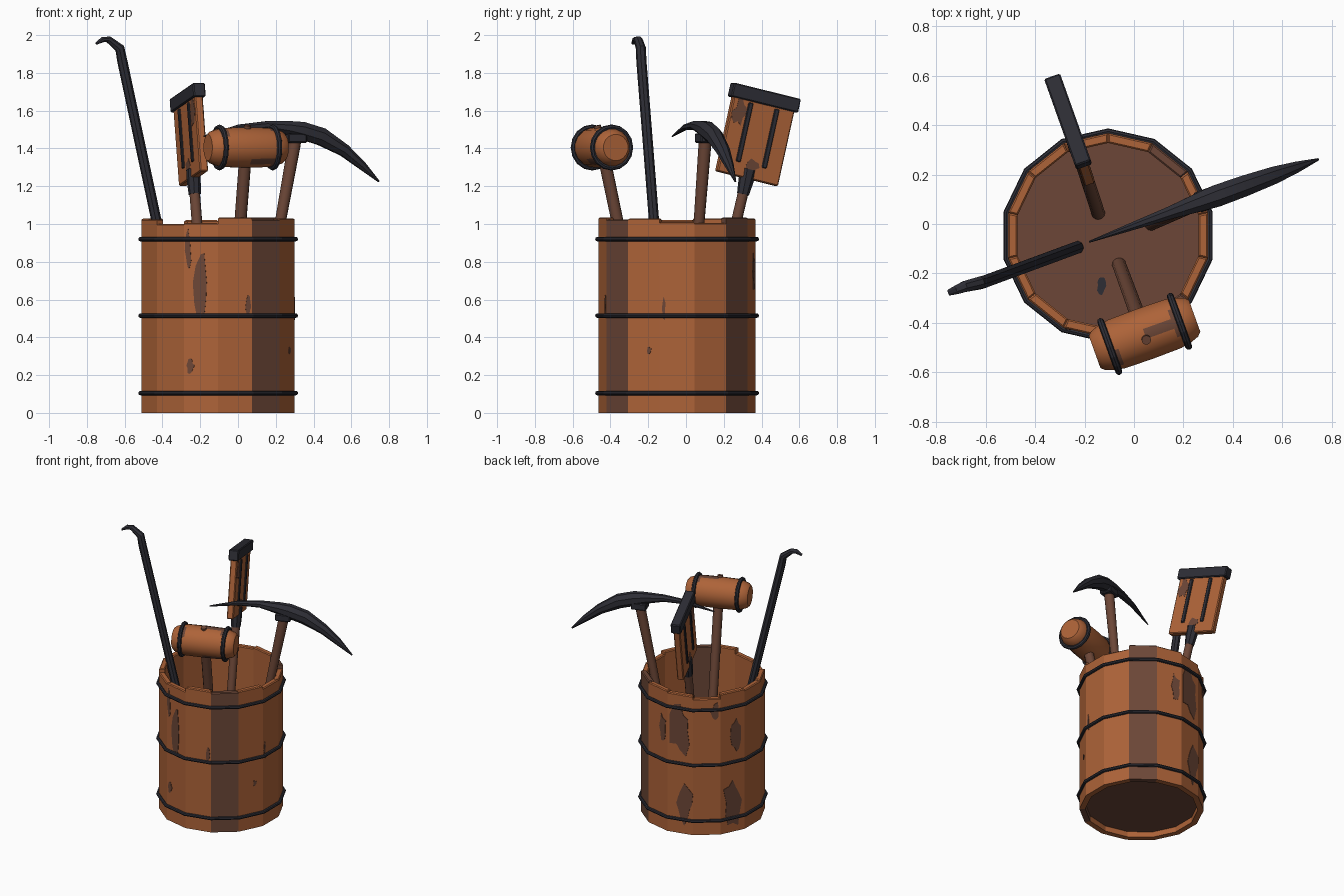
import bpy, bmesh, math, random
from mathutils import Vector, Matrix

cube = bpy.data.objects.get("Cube")
if cube:
    bpy.data.objects.remove(cube)
random.seed(4)


def material(name, rgb):
    m = bpy.data.materials.new(name)
    m.use_nodes = True
    m.diffuse_color = (*rgb, 1)
    m.node_tree.nodes["Principled BSDF"].inputs["Base Color"].default_value = (*rgb, 1)
    return m


ORANGE = material("orange wood", (0.42, 0.125, 0.04))
DARK = material("dark wood", (0.15, 0.062, 0.038))
IRON = material("dark iron", (0.027, 0.027, 0.036))


def finish(name, bm, *mats, smooth=None):
    bmesh.ops.recalc_face_normals(bm, faces=bm.faces)
    mesh = bpy.data.meshes.new(name)
    bm.to_mesh(mesh)
    bm.free()
    ob = bpy.data.objects.new(name, mesh)
    bpy.context.collection.objects.link(ob)
    for m in mats:
        mesh.materials.append(m)
    if smooth:
        bpy.ops.object.select_all(action="DESELECT")
        ob.select_set(True)
        bpy.context.view_layer.objects.active = ob
        bpy.ops.object.shade_smooth_by_angle(angle=math.radians(smooth))
    return ob


def sweep(name, pts, sizes, side, mats, sides=12, smooth=40, rule=None):
    """Loft elliptical rings (half width along side, half height) along a path."""
    bm, rings = bmesh.new(), []
    pts = [Vector(p) for p in pts]
    for i, p in enumerate(pts):
        t = (pts[min(i + 1, len(pts) - 1)] - pts[max(i - 1, 0)]).normalized()
        s = Vector(side)
        s = (s - t * s.dot(t)).normalized()
        n = t.cross(s)
        w, h = sizes[i]
        angles = [math.tau * (j + 0.5) / sides for j in range(sides)]
        rings.append([bm.verts.new(p + s * w * math.cos(a) + n * h * math.sin(a)) for a in angles])
    for i in range(len(rings) - 1):
        for j in range(sides):
            k = (j + 1) % sides
            f = bm.faces.new((rings[i][j], rings[i][k], rings[i + 1][k], rings[i + 1][j]))
            if rule:
                f.material_index = rule(i, j)
    bm.faces.new(rings[0])
    bm.faces.new(rings[-1])
    return finish(name, bm, *mats, smooth=smooth)


def block(name, frame, centre, size, mat, bevel=0.006):
    """Bevelled box placed in a local frame."""
    bm = bmesh.new()
    bmesh.ops.create_cube(bm, size=1, matrix=frame @ Matrix.Translation(centre) @ Matrix.Diagonal((*size, 1)))
    bmesh.ops.bevel(bm, geom=bm.edges[:], offset=bevel, segments=1, affect="EDGES")
    return finish(name, bm, mat)


def blotch(name, frame, centre, w, h, mat):
    """Ragged flat stain in the local xz plane."""
    bm = bmesh.new()
    verts = []
    for j in range(12):
        a, r = math.tau * j / 12, random.uniform(0.32, 0.58)
        verts.append(bm.verts.new(frame @ (Vector(centre) + Vector((w * r * math.cos(a), 0, h * r * math.sin(a))))))
    f = bm.faces.new(verts)
    back = bmesh.ops.extrude_face_region(bm, geom=[f])["geom"]
    shift = (frame.to_3x3() @ Vector((0, 1, 0))) * 0.004
    bmesh.ops.translate(bm, vec=shift, verts=[v for v in back if isinstance(v, bmesh.types.BMVert)])
    return finish(name, bm, mat)


def ring(name, centre, major, minor, segments, rot):
    bpy.ops.mesh.primitive_torus_add(location=centre, rotation=rot, major_radius=major,
                                     minor_radius=minor, major_segments=segments, minor_segments=8)
    ob = bpy.context.object
    ob.name = name
    ob.data.materials.append(IRON)
    return ob


# Barrel of flat staves with uneven tops
N, R, WALL = 14, 0.415, 0.04
STEP = math.tau / N
AXIS = Vector((-0.105, -0.047, 0))
tops = [1.035, 1.025, 1.03, 1.01, 1.005, 1.035, 1.03, 1.02, 1.0, 1.03, 1.02, 1.025, 1.0, 1.005]


def polar(r, a, z=0):
    return AXIS + Vector((r * math.cos(a), r * math.sin(a), z))


for k, top in enumerate(tops):
    a0 = -math.pi / 2 + k * STEP
    a1 = a0 + STEP
    bm = bmesh.new()
    low, high = [[bm.verts.new(polar(r, a, z)) for r, a in
                  ((R, a0), (R, a1), (R - WALL, a1), (R - WALL, a0))] for z in (0, top)]
    bm.faces.new(low)
    bm.faces.new(high)
    for j in range(4):
        i = (j + 1) % 4
        bm.faces.new((low[j], low[i], high[i], high[j]))
    bmesh.ops.bevel(bm, geom=[e for e in bm.edges if all(v in high for v in e.verts)],
                    offset=0.006, segments=1, affect="EDGES")
    finish(f"stave_{k + 1}", bm, DARK if k in (1, 5) else ORANGE)

# Stains on staves: stave, offset, height, width, tall
stains = [(13, 0.0, 0.69, 0.08, 0.42), (13, -0.07, 0.86, 0.035, 0.2), (13, -0.06, 0.25, 0.045, 0.08),
          (0, 0.07, 0.56, 0.03, 0.12), (3, -0.07, 0.55, 0.02, 0.14), (2, 0.03, 0.33, 0.03, 0.04),
          (7, 0.0, 0.76, 0.15, 0.38), (7, 0.03, 0.22, 0.13, 0.28), (8, 0.06, 0.9, 0.06, 0.16),
          (9, 0.0, 0.22, 0.14, 0.36), (9, 0.03, 0.7, 0.09, 0.3), (6, 0.05, 0.75, 0.06, 0.2)]
for i, (k, u, z, w, h) in enumerate(stains):
    mid = -math.pi / 2 + (k + 0.5) * STEP
    frame = Matrix.Translation(polar(R * math.cos(STEP / 2), mid)) @ Matrix.Rotation(mid + math.pi / 2, 4, "Z")
    blotch(f"stave_stain_{i + 1}", frame, (u, -0.003, z), w, h, DARK)

bm = bmesh.new()
bmesh.ops.create_cone(bm, cap_ends=True, segments=N, radius1=R - 0.03, radius2=R - 0.03, depth=0.03,
                      matrix=Matrix.Translation(AXIS + Vector((0, 0, 0.055))) @ Matrix.Rotation(-math.pi / 2, 4, "Z"))
finish("barrel_floor", bm, DARK)
blotch("floor_stain", Matrix.Rotation(math.pi / 2, 4, "X"), (-0.13, 0.072, 0.25), 0.04, 0.07, IRON)
for i, z in enumerate((0.105, 0.515, 0.92)):
    ring(f"hoop_{i + 1}", AXIS + Vector((0, 0, z)), R + 0.007, 0.012, N, (0, 0, -math.pi / 2))

# Crowbar
sweep("crowbar", [(-0.23, -0.095, 0.075), (-0.612, -0.236, 1.86), (-0.626, -0.239, 1.93),
                  (-0.685, -0.253, 1.977), (-0.715, -0.265, 1.977), (-0.75, -0.278, 1.955)],
      [(0.027, 0.027), (0.027, 0.027), (0.027, 0.026), (0.024, 0.018), (0.02, 0.015), (0.013, 0.006)],
      (-0.33, 0.94, 0), [IRON], sides=8, smooth=30)

# Pickaxe
across = Vector((-0.339, 0.941, 0))
along = Vector((0.941, 0.339, 0))
sweep("pick_handle", [(0.07, 0.0, 0.07), (0.226, 0.07, 1.02), (0.298, 0.1, 1.42), (0.305, 0.104, 1.5)],
      [(0.027, 0.027), (0.029, 0.029), (0.034, 0.034), (0.034, 0.034)], across, [DARK])
stations = [(-0.52, 1.465, 0.004, 0.004), (-0.32, 1.512, 0.018, 0.016), (-0.17, 1.522, 0.028, 0.024),
            (-0.04, 1.508, 0.042, 0.04), (0.03, 1.495, 0.048, 0.05), (0.14, 1.463, 0.046, 0.05),
            (0.27, 1.39, 0.038, 0.035), (0.37, 1.31, 0.024, 0.024), (0.465, 1.225, 0.005, 0.005)]
hub = Vector((0.308, 0.104, 0))
sweep("pick_head", [hub + along * d + Vector((0, 0, z)) for d, z, w, h in stations],
      [(w, h) for d, z, w, h in stations], across, [IRON], sides=8, smooth=30)
pick_frame = Matrix.Translation((0.303, 0.103, 1.455)) @ Matrix.Rotation(math.radians(20), 4, "Z")
block("pick_socket", pick_frame, (0, 0, 0), (0.105, 0.085, 0.05), IRON)

# Mallet
core = Vector((0.043, -0.445, 1.405))
profile = [(-0.215, 0.07), (-0.2, 0.085), (-0.165, 0.098), (-0.12, 0.106), (0, 0.108),
           (0.12, 0.106), (0.165, 0.098), (0.2, 0.085), (0.215, 0.07)]
sweep("mallet_head", [core + along * d for d, r in profile], [(r, r) for d, r in profile], across,
      [ORANGE, DARK], sides=16, smooth=35,
      rule=lambda i, j: int((i == 5 and j in (2, 3, 4, 9, 10)) or (i == 4 and j in (3, 9)) or (i == 2 and j in (4, 5, 12))))
for label, d in (("right", -0.15), ("left", 0.15)):
    ring(f"mallet_band_{label}", core + along * d, 0.108, 0.014, 16, (0, math.pi / 2, math.radians(20)))
sweep("mallet_handle", [(-0.06, -0.165, 0.07), core], [(0.029, 0.029), (0.033, 0.033)], along, [DARK])
sweep("mallet_peg", [core, core + Vector((0.007, -0.025, 0.117))], [(0.019, 0.019)] * 2, along, [DARK])

# Spade standing blade up
wide = Vector((-0.13, 0.365, -0.09)).normalized()
up = Vector((-0.035, 0.105, 0.46))
up = (up - wide * up.dot(wide)).normalized()
face = up.cross(wide)
base = Vector((-0.235, 0.32, 1.24))
spade = Matrix.Translation(base) @ Matrix((wide, face, up)).transposed().to_4x4()
block("spade_blade", spade, (0, 0, 0.215), (0.35, 0.046, 0.43), ORANGE)
block("spade_edge", spade, (0, 0, 0.44), (0.385, 0.068, 0.075), IRON)
for i, x in enumerate((-0.075, 0.075)):
    block(f"spade_strip_{i + 1}", spade, (x, 0, 0.235), (0.026, 0.064, 0.32), IRON, 0.004)
for i, y in enumerate((-0.0245, 0.0205)):
    blotch(f"spade_stain_{i + 1}", spade, (-0.125, y, 0.33), 0.075, 0.14, DARK)
    blotch(f"spade_low_stain_{i + 1}", spade, (0.01, y, 0.07), 0.07, 0.09, DARK)
sweep("spade_handle", [(-0.145, 0.045, 0.07), base], [(0.028, 0.028)] * 2, wide, [DARK])
sweep("spade_socket", [base - up * 0.085, base - up * 0.02, base + up * 0.05],
      [(0.032, 0.032), (0.04, 0.036), (0.048, 0.034)], wide, [IRON], sides=8, smooth=30)
